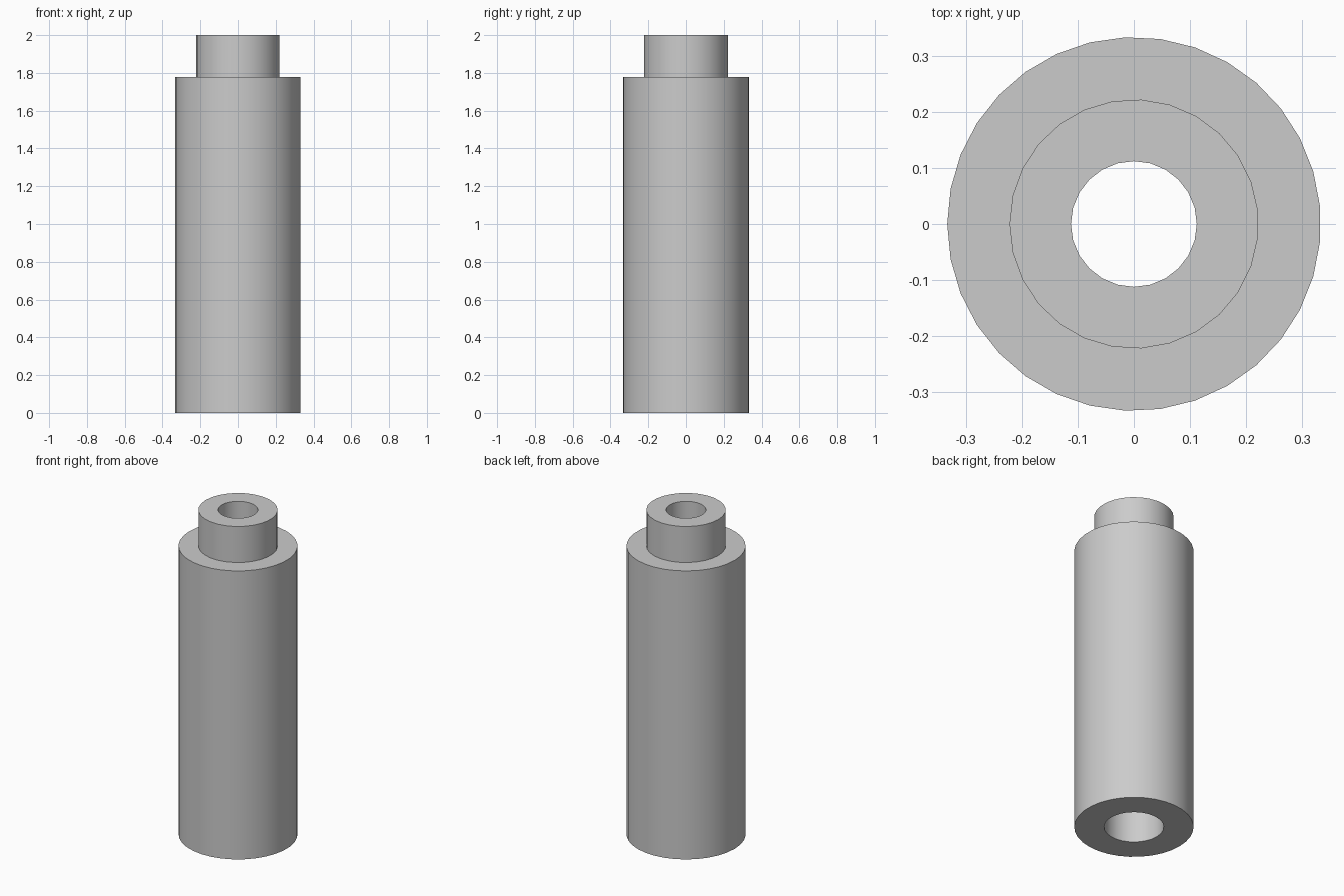
import bpy
import bmesh
import math

# Remove the default cube
cube = bpy.data.objects.get("Cube")
if cube:
    bpy.data.objects.remove(cube)

# Plain grey material
grey = bpy.data.materials.new("plain_grey")
grey.use_nodes = True
COLOUR = (0.6, 0.6, 0.6, 1)
grey.diffuse_color = COLOUR
grey.node_tree.nodes["Principled BSDF"].inputs["Base Color"].default_value = COLOUR

HEIGHT, SHOULDER = 2.0, 1.778
bm = bmesh.new()


def ring(radius, z, sides):
    """Closed loop of edges with one corner on -x."""
    verts = []
    for i in range(sides):
        a = math.pi + math.tau * i / sides
        verts.append(bm.verts.new((radius * math.cos(a), radius * math.sin(a), z)))
    return [bm.edges.new((verts[i - 1], verts[i])) for i in range(sides)]


def wall(radius, low, high, sides):
    """Straight tube wall; returns its lower and upper loops."""
    lower, upper = ring(radius, low, sides), ring(radius, high, sides)
    bmesh.ops.bridge_loops(bm, edges=lower + upper)
    return lower, upper


def annulus(outer, inner):
    """Flat ring face between two loops with different side counts."""
    bmesh.ops.triangle_fill(bm, edges=outer + inner, use_beauty=True)


# Outer body, narrow neck, wide lower bore, narrow upper hole
body_low, body_high = wall(0.333, 0, SHOULDER, 33)
neck_low, neck_high = wall(0.222, SHOULDER, HEIGHT, 27)
bore_low, bore_high = wall(0.167, 0, SHOULDER, 25)
hole_low, hole_high = wall(0.112, SHOULDER, HEIGHT, 24)

# Flat rings: base, shoulder, step inside the bore, top
annulus(body_low, bore_low)
annulus(body_high, neck_low)
annulus(bore_high, hole_low)
annulus(neck_high, hole_high)

bmesh.ops.recalc_face_normals(bm, faces=bm.faces)
mesh = bpy.data.meshes.new("stepped_sleeve")
bm.to_mesh(mesh)
bm.free()
mesh.materials.append(grey)

sleeve = bpy.data.objects.new("stepped_sleeve", mesh)
bpy.context.collection.objects.link(sleeve)
bpy.ops.object.select_all(action="DESELECT")
sleeve.select_set(True)
bpy.context.view_layer.objects.active = sleeve
bpy.ops.object.shade_smooth_by_angle(angle=math.radians(30))
